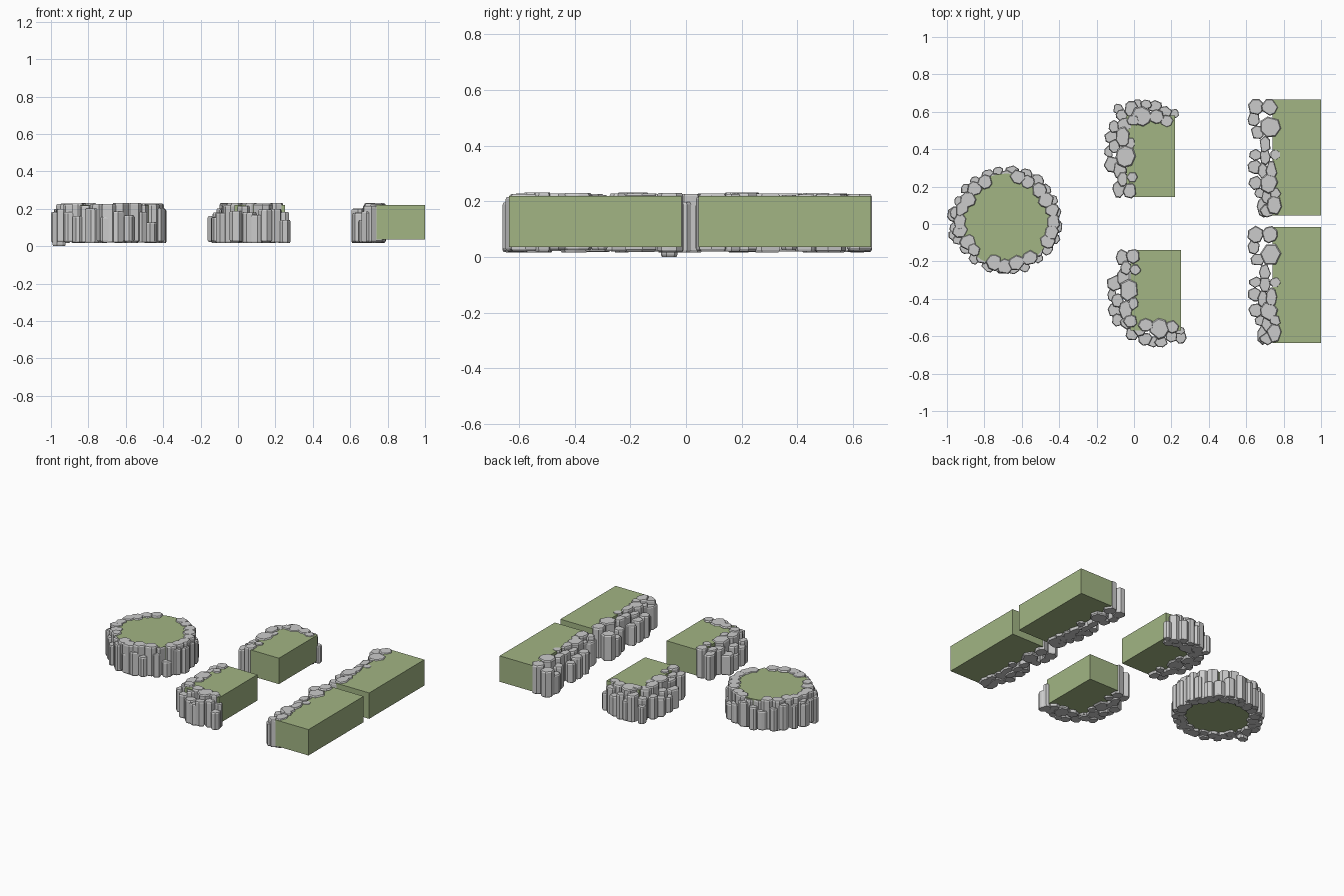
import bpy, bmesh, math, random

random.seed(4)
GRASS = bpy.data.materials.new("grass")
GRASS.diffuse_color = (0.36, 0.46, 0.23, 1)
HI = 0.228  # height of the tall border stones


def finish(bm, name, mat=None):
    bmesh.ops.recalc_face_normals(bm, faces=bm.faces)
    me = bpy.data.meshes.new(name)
    bm.to_mesh(me)
    bm.free()
    ob = bpy.data.objects.new(name, me)
    bpy.context.collection.objects.link(ob)
    if mat:
        me.materials.append(mat)
    return ob


def add_stone(bm, x, y, rx, ry, top, bottom=None, turn=0):
    """Upright stone column: irregular polygon with chamfered ends."""
    n = random.choice((6, 7, 7, 8))
    z0 = random.uniform(0.016, 0.026) if bottom is None else bottom
    z1 = top + random.uniform(-0.004, 0.004)
    start = random.uniform(0, 6.28)
    pts = []
    for i in range(n):
        a = start + 2 * math.pi * (i + random.uniform(-0.25, 0.25)) / n
        r = random.uniform(0.98, 1.08)
        px, py = r * rx * math.cos(a), r * ry * math.sin(a)
        pts.append((px * math.cos(turn) - py * math.sin(turn),
                    px * math.sin(turn) + py * math.cos(turn)))
    rings = []
    for z, s in ((z0, 0.88), (z0 + 0.008, 1), (z1 - 0.008, 1), (z1, 0.88)):
        rings.append([bm.verts.new((x + s * px, y + s * py, z)) for px, py in pts])
    for lo, hi in zip(rings, rings[1:]):
        for i in range(n):
            j = (i + 1) % n
            bm.faces.new((lo[i], lo[j], hi[j], hi[i]))
    bm.faces.new(rings[0][::-1])
    bm.faces.new(rings[-1])


def stones(name, rows, dx=0, dy=0, flip=1):
    """rows hold x, y, half width, half depth, top"""
    bm = bmesh.new()
    for x, y, rx, ry, top in rows:
        add_stone(bm, x + dx, flip * y + dy, rx, ry, top)
    return finish(bm, name)


def grass_box(name, x0, x1, y0, y1):
    bm = bmesh.new()
    bmesh.ops.create_cube(bm, size=1)
    for v in bm.verts:
        v.co = (x1 if v.co.x > 0 else x0, y1 if v.co.y > 0 else y0,
                0.22 if v.co.z > 0 else 0.036)
    finish(bm, name, GRASS)


# Two straight beds: grass block with a stone border on the left
STRIP = [
    (.65, .625, .043, .045, .20), (.725, .625, .043, .045, HI), (.73, .52, .057, .058, HI),
    (.64, .56, .033, .04, .15), (.66, .49, .038, .035, .18), (.70, .425, .032, .045, .215),
    (.755, .37, .03, .028, .225), (.70, .36, .03, .045, .21), (.65, .37, .035, .03, .16),
    (.645, .305, .038, .038, .18), (.69, .28, .028, .05, .205), (.735, .29, .03, .052, HI),
    (.72, .215, .048, .052, HI), (.65, .22, .038, .038, .18), (.675, .165, .03, .03, .14),
    (.71, .15, .03, .045, .20), (.755, .165, .03, .03, HI), (.69, .09, .032, .055, .19),
    (.75, .10, .04, .052, HI), (.715, .07, .045, .035, .215)]
for label, dy in (("back", 0), ("front", -0.682)):
    grass_box("straight_grass_" + label, .74, 1.0, .045 + dy, .665 + dy)
    stones("straight_border_" + label, STRIP, dy=dy)

# Two corner beds: shared side border, separate rounded arms
SIDE = [
    (-.082, .185, .033, .045, .20), (-.022, .178, .038, .04, HI), (-.06, .24, .03, .04, .21),
    (-.12, .32, .042, .045, .16), (-.075, .29, .035, .05, .20), (-.01, .25, .03, .028, .225),
    (-.045, .36, .053, .06, HI), (-.135, .385, .024, .035, .13), (-.105, .415, .033, .038, .18),
    (-.12, .465, .038, .038, .15), (-.06, .465, .038, .055, HI), (-.02, .43, .026, .035, .225),
    (-.05, .53, .042, .038, .22), (-.105, .52, .03, .035, .18)]
ARM_BACK = [
    (-.085, .615, .028, .028, .14), (-.06, .58, .038, .033, .18), (-.015, .615, .038, .045, .20),
    (-.005, .555, .035, .03, HI), (.04, .575, .055, .055, HI), (.02, .642, .03, .026, .16),
    (.065, .64, .03, .026, .19), (.11, .63, .04, .033, .17), (.12, .575, .04, .038, HI),
    (.175, .55, .035, .033, HI), (.165, .60, .038, .03, .20), (.215, .59, .027, .025, .14)]
ARM_FRONT = [
    (-.02, -.52, .038, .035, HI), (-.01, -.585, .036, .038, .19), (.03, -.56, .035, .04, .215),
    (.06, -.615, .038, .035, .18), (.065, -.54, .042, .035, HI), (.135, -.56, .055, .055, HI),
    (.10, -.63, .035, .03, .17), (.145, -.63, .035, .03, .20), (.205, -.55, .035, .033, HI),
    (.20, -.60, .035, .033, .20), (.25, -.605, .03, .035, .14), (.245, -.57, .03, .02, .18)]
grass_box("corner_grass_back", -.04, .22, .145, .58)
grass_box("corner_grass_front", -.02, .25, -.57, -.14)
stones("corner_side_back", SIDE)
stones("corner_side_front", SIDE, dx=.017, dy=.005, flip=-1)
stones("corner_arm_back", ARM_BACK)
stones("corner_arm_front", ARM_FRONT)

# Round bed: grass disc inside two rings of stones
CX, CY = -0.682, 0.02
bm = bmesh.new()
bmesh.ops.create_cone(bm, cap_ends=True, segments=32, radius1=.25, radius2=.25,
                      depth=.184)
bmesh.ops.translate(bm, verts=bm.verts, vec=(CX, CY, .128))
finish(bm, "round_grass", GRASS)

bm = bmesh.new()
for i in range(24):  # tall inner ring
    a = 2 * math.pi * (i + random.uniform(-.15, .15)) / 24
    d = random.uniform(.235, .262)
    add_stone(bm, CX + d * math.cos(a), CY + .96 * d * math.sin(a),
              random.uniform(.034, .046), random.uniform(.036, .046),
              random.choice((HI, HI, HI, .215)), turn=a)
for i in range(24):  # lower outer ring
    a = 2 * math.pi * (i + .5 + random.uniform(-.15, .15)) / 24
    d = random.uniform(.268, .28)
    add_stone(bm, CX + d * math.cos(a), CY + .96 * d * math.sin(a),
              random.uniform(.024, .032), random.uniform(.026, .038),
              random.choice((.13, .16, .18, .185, .2)), turn=a)
add_stone(bm, -.958, -.06, .036, .03, .185, bottom=0)  # stone reaching the ground
add_stone(bm, -.965, .05, .034, .04, .18)
finish(bm, "round_border")
